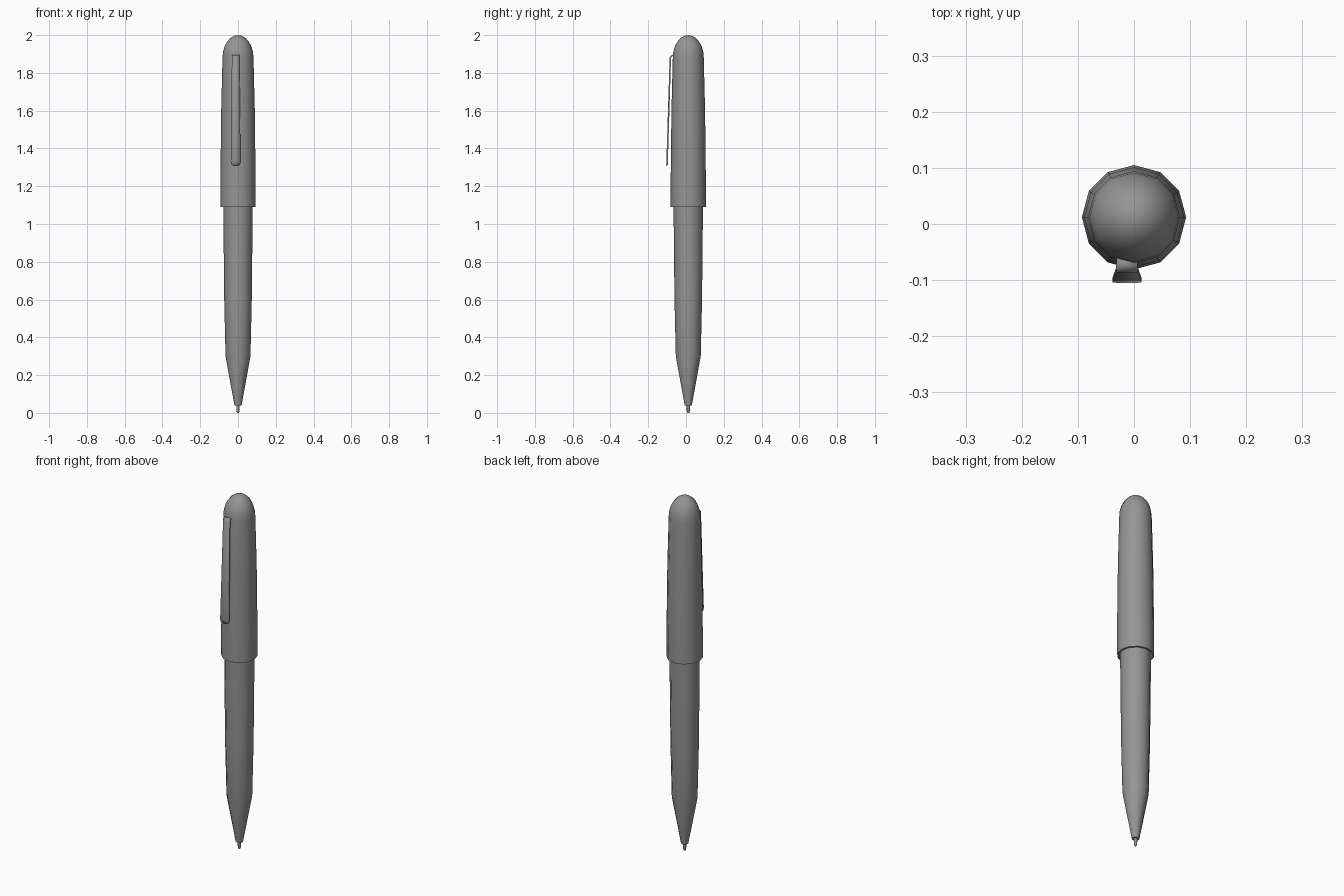
import bpy, bmesh, math
from math import sin, cos, pi

old = bpy.data.objects.get("Cube")
if old:
    bpy.data.objects.remove(old)

SIDES = 12
AXIS_Y = 0.012

grey = bpy.data.materials.new("plain grey")
grey.use_nodes = True
colour = (0.3, 0.3, 0.3, 1)
grey.diffuse_color = colour
grey.node_tree.nodes["Principled BSDF"].inputs["Base Color"].default_value = colour


def finish(name, bm, angle):
    bmesh.ops.recalc_face_normals(bm, faces=bm.faces)
    mesh = bpy.data.meshes.new(name)
    bm.to_mesh(mesh)
    bm.free()
    obj = bpy.data.objects.new(name, mesh)
    bpy.context.collection.objects.link(obj)
    mesh.materials.append(grey)
    bpy.ops.object.select_all(action='DESELECT')
    obj.select_set(True)
    bpy.context.view_layer.objects.active = obj
    bpy.ops.object.shade_smooth_by_angle(angle=math.radians(angle))
    return obj


def lathe(name, profile, angle=40):
    """Turn (radius, height) points around the pen axis."""
    bm = bmesh.new()
    verts = [bm.verts.new((r, AXIS_Y, z)) for r, z in profile]
    edges = [bm.edges.new(pair) for pair in zip(verts, verts[1:])]
    bmesh.ops.spin(bm, geom=verts + edges, cent=(0, AXIS_Y, 0), axis=(0, 0, 1),
                   angle=2 * pi, steps=SIDES)
    bmesh.ops.remove_doubles(bm, verts=bm.verts, dist=0.0005)
    return finish(name, bm, angle)


# Cap: inner wall, open rim, tapering outside and rounded dome
dome = [(0.082 * cos(a), 1.88 + 0.12 * sin(a))
        for a in (i * pi / 12 for i in range(7))]
lathe("cap", [(0.079, 1.2), (0.083, 1.09), (0.093, 1.09), (0.093, 1.25),
              (0.089, 1.6)] + dome)

# Barrel with its tapered nose
lathe("barrel", [(0, 1.2), (0.078, 1.2), (0.077, 1.0), (0.073, 0.6),
                 (0.066, 0.3), (0.019, 0.04), (0, 0.04)])

# Writing tip
lathe("writing_tip", [(0, 0.06), (0.01, 0.06), (0.008, 0.01), (0.005, 0), (0, 0)])

# Clip: flat strip following a side path, hooked into the cap at the top
# and widening towards its rounded free end: (y, z, half width)
path = [(-0.055, 1.885, 0.019), (-0.074, 1.892, 0.019), (-0.083, 1.88, 0.02),
        (-0.1, 1.33, 0.026), (-0.1005, 1.316, 0.023), (-0.101, 1.309, 0.014)]
bm = bmesh.new()
rows = [[bm.verts.new((-0.0125 + s * w, y, z)) for s in (-1, 1)] for y, z, w in path]
for a, b in zip(rows, rows[1:]):
    bm.faces.new((a[0], a[1], b[1], b[0]))
clip = finish("clip", bm, 35)
thick = clip.modifiers.new("thickness", 'SOLIDIFY')
thick.thickness = 0.008
thick.offset = 0
